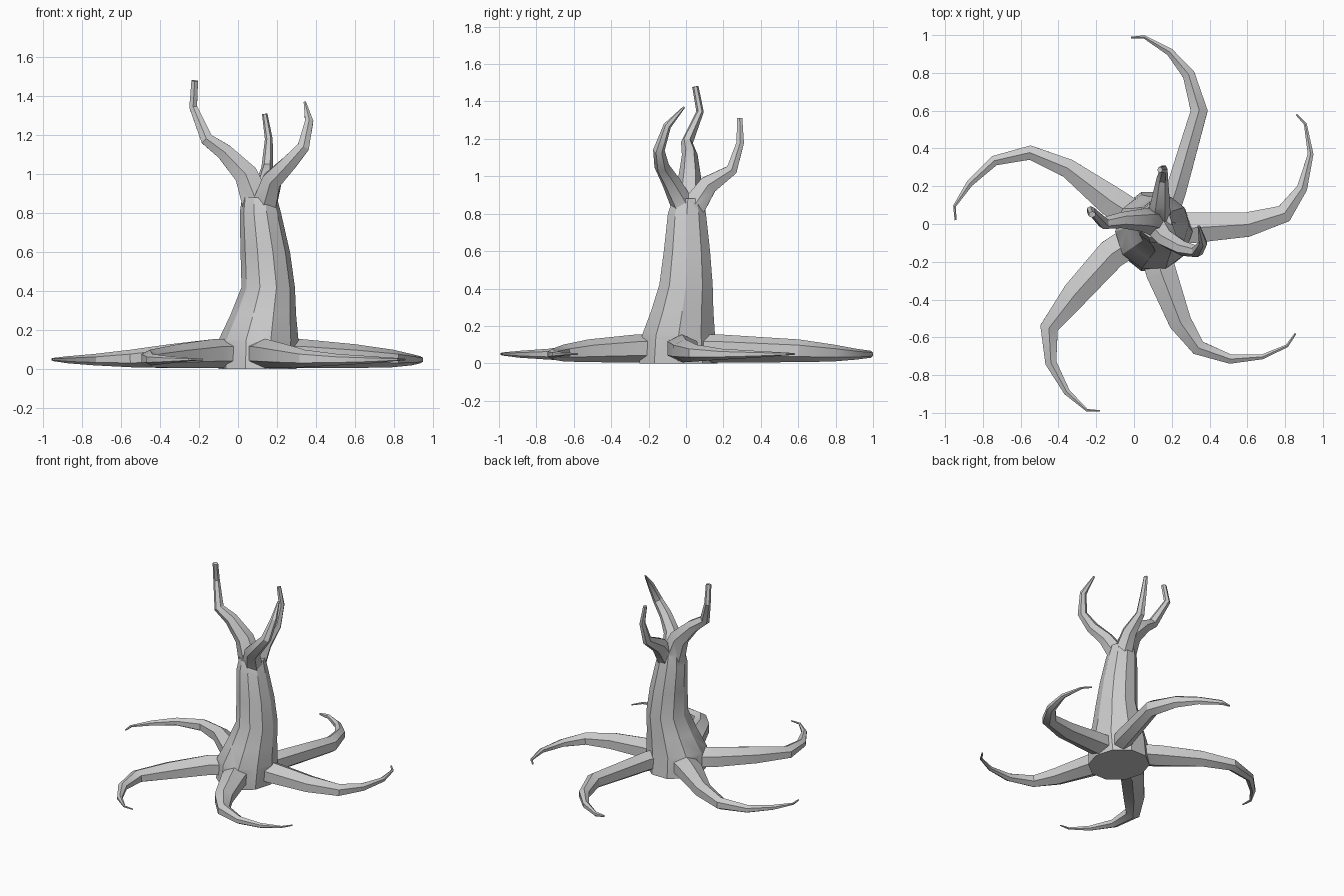
import bpy, bmesh
from math import cos, sin, pi, radians
from mathutils import Vector

if "Cube" in bpy.data.objects:
    bpy.data.objects.remove(bpy.data.objects["Cube"])


def loft(name, rings):
    """Closed skin over a list of equal-sized vertex rings."""
    bm = bmesh.new()
    vs = [[bm.verts.new(p) for p in r] for r in rings]
    n = len(vs[0])
    for a, b in zip(vs, vs[1:]):
        for i in range(n):
            bm.faces.new((a[i], a[(i + 1) % n], b[(i + 1) % n], b[i]))
    bm.faces.new(vs[0])
    bm.faces.new(vs[-1])
    bmesh.ops.recalc_face_normals(bm, faces=bm.faces)
    me = bpy.data.meshes.new(name)
    bm.to_mesh(me)
    bm.free()
    ob = bpy.data.objects.new(name, me)
    bpy.context.collection.objects.link(ob)
    return ob


def limb(name, pts, ref, sides=6):
    """Tapered tube through points (x, y, z, half width, half height)."""
    c = [Vector(p[:3]) for p in pts]
    rings = []
    for i, p in enumerate(pts):
        t = Vector()
        if i > 0:
            t += (c[i] - c[i - 1]).normalized()
        if i < len(pts) - 1:
            t += (c[i + 1] - c[i]).normalized()
        t.normalize()
        s = t.cross(Vector(ref)).normalized()
        u = s.cross(t)
        rings.append([c[i] + s * p[3] * cos(2 * pi * (k + .5) / sides) / cos(pi / sides)
                      + u * p[4] * sin(2 * pi * (k + .5) / sides) for k in range(sides)])
    return loft(name, rings)


# Trunk: centre x, centre y, z, radius x, radius y
trunk_rings = [(.10, -.04, 0, .20, .22), (.105, -.04, .15, .205, .205),
               (.13, -.02, .28, .168, .175), (.155, 0, .42, .137, .15),
               (.14, .005, .6, .127, .13), (.115, .005, .8, .106, .107),
               (.11, .01, .88, .09, .085)]
tree = loft("tree", [[(x + rx * cos(2 * pi * k / 10), y + ry * sin(2 * pi * k / 10), z)
                      for k in range(10)] for x, y, z, rx, ry in trunk_rings])

# Roots: centreline x, y and half width, seen from above
roots = [
    [(.17, .04, .06), (.22, .17, .055), (.345, .6, .045), (.29, .79, .033),
     (.19, .91, .02), (.055, .99, .009), (-.015, .988, .005)],
    [(.15, -.02, .08), (.32, -.02, .08), (.6, -.003, .065), (.795, .055, .048),
     (.89, .19, .028), (.935, .37, .015), (.907, .53, .008), (.86, .58, .005)],
    [(.1, -.1, .08), (.145, -.26, .08), (.245, -.52, .06), (.34, -.655, .04),
     (.51, -.715, .025), (.68, -.703, .013), (.81, -.645, .008), (.855, -.58, .005)],
    [(0, -.08, .08), (-.12, -.16, .08), (-.31, -.37, .07), (-.45, -.55, .048),
     (-.44, -.735, .03), (-.355, -.89, .017), (-.25, -.985, .007), (-.18, -.99, .004)],
    [(.02, .03, .08), (-.12, .12, .08), (-.35, .295, .05), (-.55, .378, .038),
     (-.74, .335, .027), (-.87, .215, .018), (-.95, .095, .008), (-.945, .02, .005)],
]
top = [.155, .155, .128, .1, .078, .067, .058, .055]
low = [.005, .005, .006, .01, .02, .03, .042, .045]
parts = []
for n, r in enumerate(roots):
    pts = [(x, y, (top[i] + low[i]) / 2, w, (top[i] - low[i]) / 2)
           for i, (x, y, w) in enumerate(r)]
    parts.append(limb(f"root_{n + 1}", pts, (0, 0, 1)))

# Branches: centreline x, y, z and radius
branches = [
    ((0, 1, 0), [(.11, .01, .82, .08), (.04, .02, 1.0, .06), (-.07, .02, 1.115, .042),
                 (-.16, .005, 1.18, .032), (-.23, .075, 1.345, .02), (-.222, .05, 1.48, .017)]),
    ((0, 1, 0), [(.13, -.01, .83, .065), (.175, -.08, .97, .05), (.26, -.13, 1.055, .04),
                 (.335, -.145, 1.14, .031), (.365, -.1, 1.27, .021), (.343, -.01, 1.37, .006)]),
    ((1, 0, 0), [(.13, .035, .83, .065), (.14, .12, .955, .05), (.15, .245, 1.035, .03),
                 (.158, .29, 1.18, .02), (.137, .287, 1.31, .014)]),
]
for n, (ref, b) in enumerate(branches):
    parts.append(limb(f"branch_{n + 1}", [p + (p[3],) for p in b], ref))

# Fuse everything into one skin
bpy.context.view_layer.objects.active = tree
for p in parts:
    m = tree.modifiers.new("fuse", "BOOLEAN")
    m.operation, m.solver, m.object = "UNION", "EXACT", p
    bpy.ops.object.modifier_apply(modifier=m.name)
    bpy.data.objects.remove(p)

bpy.ops.object.select_all(action="DESELECT")
tree.select_set(True)
bpy.ops.object.shade_smooth_by_angle(angle=radians(30))
